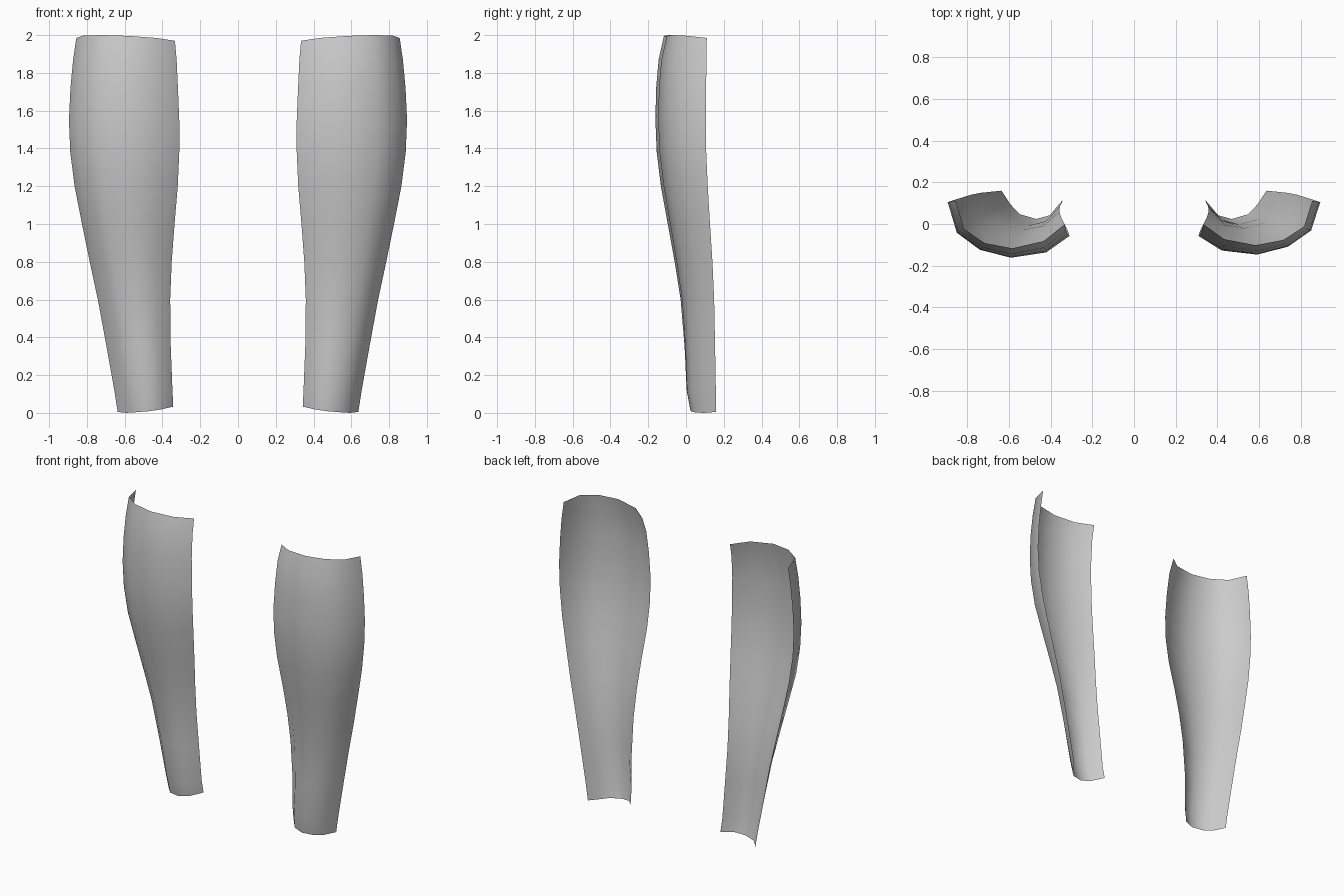
import bpy

# Rows from ankle to knee: z, inner x, outer x, inner y, outer y, front y
ROWS = [
    (0.00, 0.343, 0.637, 0.115, 0.160, 0.024),
    (0.12, 0.347, 0.655, 0.100, 0.158, 0.005),
    (0.35, 0.356, 0.696, 0.085, 0.154, -0.003),
    (0.60, 0.359, 0.742, 0.060, 0.149, -0.021),
    (0.80, 0.351, 0.785, 0.035, 0.140, -0.050),
    (1.00, 0.336, 0.826, 0.005, 0.127, -0.084),
    (1.20, 0.319, 0.865, -0.030, 0.115, -0.118),
    (1.38, 0.311, 0.888, -0.052, 0.107, -0.140),
    (1.55, 0.311, 0.895, -0.058, 0.105, -0.147),
    (1.72, 0.318, 0.887, -0.050, 0.106, -0.143),
    (1.87, 0.325, 0.873, -0.032, 0.109, -0.130),
    (2.00, 0.334, 0.856, -0.002, 0.110, -0.102),
]
# Cross-section across the shin: position along chord and relative bulge
LOW_U, LOW_D = (0, .21, .43, .70, .85, 1), (0, .75, 1, .90, .54, 0)
TOP_U, TOP_D = (0, .19, .48, .735, .925, 1), (0, .60, 1, 1.02, .74, 0)
# Gentle curve of the two rims
LOW_RIM = (0.033, 0.019, 0.009, 0.003, 0.0, 0.005)
TOP_RIM = (-0.030, -0.015, -0.004, 0.0, -0.002, -0.015)


def shin_guard(name, side, push):
    verts, faces = [], []
    n = len(LOW_U)
    for r, (z, xi, xo, yi, yo, yf) in enumerate(ROWS):
        t = min(z / 1.2, 1)
        um = LOW_U[2] + (TOP_U[2] - LOW_U[2]) * t
        yf -= push * t
        depth = yi + (yo - yi) * um - yf
        rim = LOW_RIM if r == 0 else TOP_RIM if r == len(ROWS) - 1 else (0,) * n
        for k in range(n):
            u = LOW_U[k] + (TOP_U[k] - LOW_U[k]) * t
            d = LOW_D[k] + (TOP_D[k] - LOW_D[k]) * t
            verts.append((side * (xi + (xo - xi) * u),
                          yi + (yo - yi) * u - depth * d, z + rim[k]))
    for r in range(len(ROWS) - 1):
        for k in range(n - 1):
            a = r * n + k
            f = (a, a + 1, a + n + 1, a + n)
            faces.append(f if side > 0 else f[::-1])
    mesh = bpy.data.meshes.new(name)
    mesh.from_pydata(verts, [], faces)
    mesh.shade_smooth()
    obj = bpy.data.objects.new(name, mesh)
    bpy.context.collection.objects.link(obj)
    return obj


# The pair of open shells; one bulges slightly further forward
shin_guard("shin_guard_right", 1, 0.0)
shin_guard("shin_guard_left", -1, 0.015)
